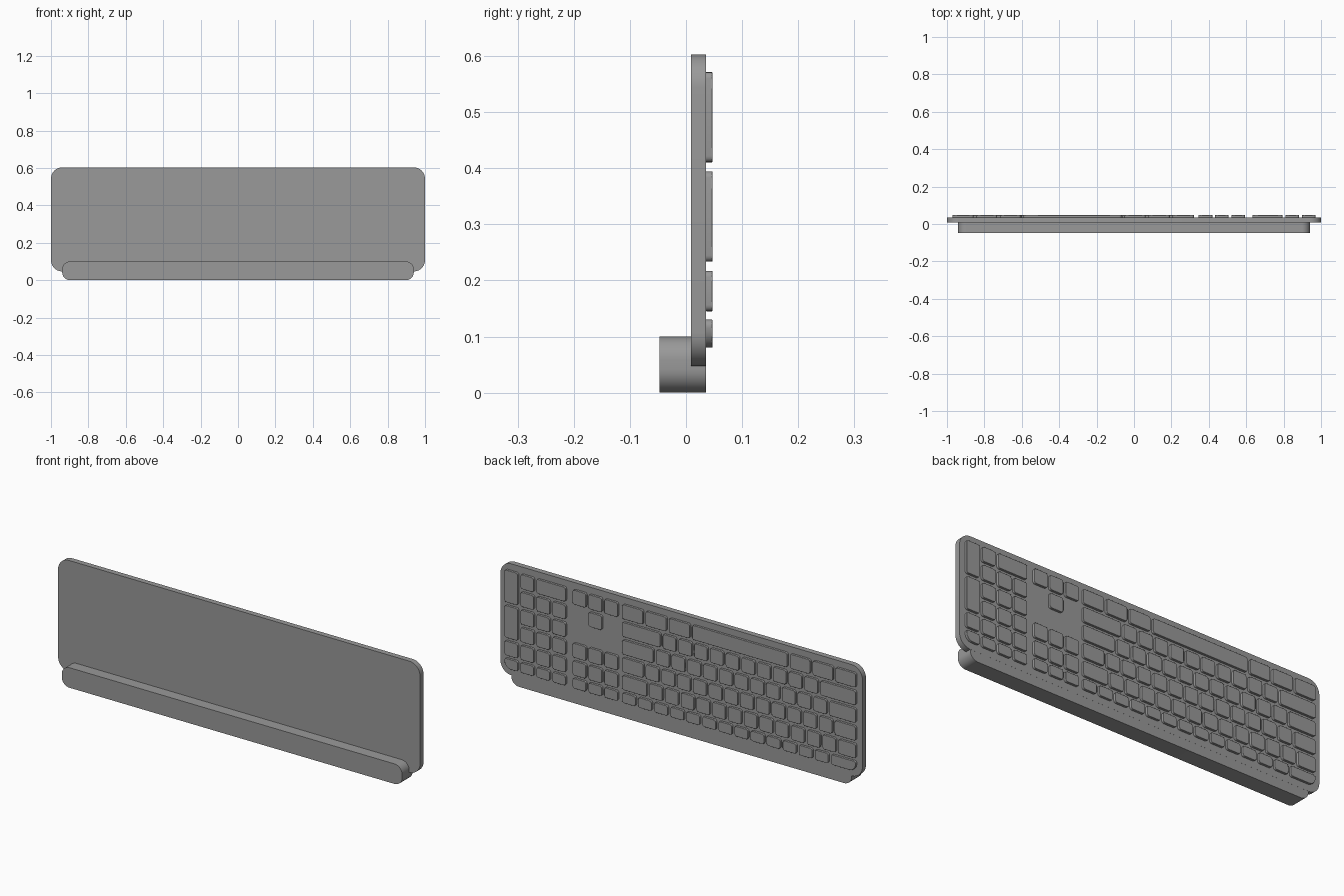
import bpy
import bmesh
from math import cos, sin, pi

cube = bpy.data.objects.get("Cube")
if cube:
    bpy.data.objects.remove(cube, do_unlink=True)

grey = bpy.data.materials.new("matte_grey")
grey.use_nodes = True
colour = (0.32, 0.32, 0.32, 1)
grey.diffuse_color = colour
grey.node_tree.nodes["Principled BSDF"].inputs["Base Color"].default_value = colour


def slab(name, x0, x1, z0, z1, y0, y1, radii, steps=6, bevel=0.0):
    """Rounded rectangle in xz, extruded along y.
    Radii run: high x high z, low x high z, low x low z, high x low z."""
    bm = bmesh.new()
    corners = [(x1, z1, -1, -1), (x0, z1, 1, -1), (x0, z0, 1, 1), (x1, z0, -1, 1)]
    verts = []
    for i, ((cx, cz, sx, sz), r) in enumerate(zip(corners, radii)):
        for k in range(steps + 1):
            a = (i + k / steps) * pi / 2
            verts.append(bm.verts.new((cx + sx * r + r * cos(a), y0, cz + sz * r + r * sin(a))))
    face = bm.faces.new(verts)
    new = bmesh.ops.extrude_face_region(bm, geom=[face])["geom"]
    for v in new:
        if isinstance(v, bmesh.types.BMVert):
            v.co.y = y1
    bmesh.ops.recalc_face_normals(bm, faces=bm.faces)
    mesh = bpy.data.meshes.new(name)
    bm.to_mesh(mesh)
    bm.free()
    mesh.materials.append(grey)
    obj = bpy.data.objects.new(name, mesh)
    bpy.context.collection.objects.link(obj)
    if bevel:
        mod = obj.modifiers.new("soft_edge", "BEVEL")
        mod.width = bevel
        mod.segments = 2
        mod.limit_method = "ANGLE"
    bpy.ops.object.select_all(action="DESELECT")
    obj.select_set(True)
    bpy.context.view_layer.objects.active = obj
    bpy.ops.object.shade_smooth_by_angle(angle=pi / 6)
    return obj


BACK = 0.036
TOP = 0.0475
GAP = 0.0145
UNIT = 0.087
PITCH = 0.0885
ROW_TOP = 0.571
KEY = 0.072

# Body panel and the foot bar along its lower front
slab("panel", -1, 1, 0.047, 0.603, 0.0085, BACK, [0.06] * 4, 10)
slab("foot_bar", -0.94, 0.94, 0, 0.1, -0.0475, BACK - 0.0003, [0.042] * 4, 10)


def row_span(row, rows=1):
    """Height range of a key; row 5 is the short function row."""
    if row == 5:
        return 0.08, 0.13
    high = ROW_TOP - row * PITCH
    return high - KEY - (rows - 1) * PITCH, high


def key(name, x0, x1, row, rows=1, corner=None):
    z0, z1 = row_span(row, rows)
    radii = [0.011] * 4
    if corner is not None:
        radii[corner] = 0.035
    slab(name, x0, x1, z0, z1, BACK - 0.001, TOP, radii, 4, 0.0012)


# Main block: key widths in units for each row, from the low x side
main_rows = [
    [1.45] * 3 + [6.195] + [1.485] * 3,
    [2.42] + [1] * 10 + [2.58],
    [1.85] + [1] * 11 + [2.15],
    [1.5] * 1 + [1] * 12 + [1.5],
    [1.27] + [1] * 12 + [1.73],
    [1.74] + [1.02] * 13,
]
for r, widths in enumerate(main_rows):
    x = -0.97
    for i, w in enumerate(widths):
        corner = 2 if r == 5 and i == 0 else None
        key(f"main_key_{r}_{i}", x, x + w * UNIT - GAP, r, 1, corner)
        x += w * UNIT

# Arrow and navigation cluster
for r, columns in {0: (0, 1, 2), 1: (1,), 3: (0, 1, 2), 4: (0, 1, 2), 5: (0, 1, 2)}.items():
    for c in columns:
        x = 0.345 + c * 0.0875
        key(f"navigation_key_{r}_{c}", x, x + 0.074, r)

# Number pad, with wide and tall keys
PAD = 0.633
for r in range(6):
    for c in range(4):
        if (r == 0 and c < 2) or (c == 3 and r < 4):
            continue
        x = PAD + c * 0.088
        key(f"pad_key_{r}_{c}", x, x + 0.073, r, 1, 3 if r == 5 and c == 3 else None)
key("pad_wide_key", PAD, PAD + 0.161, 0)
for r in (0, 2):
    key(f"pad_tall_key_{r}", 0.897, 0.97, r, 2)
